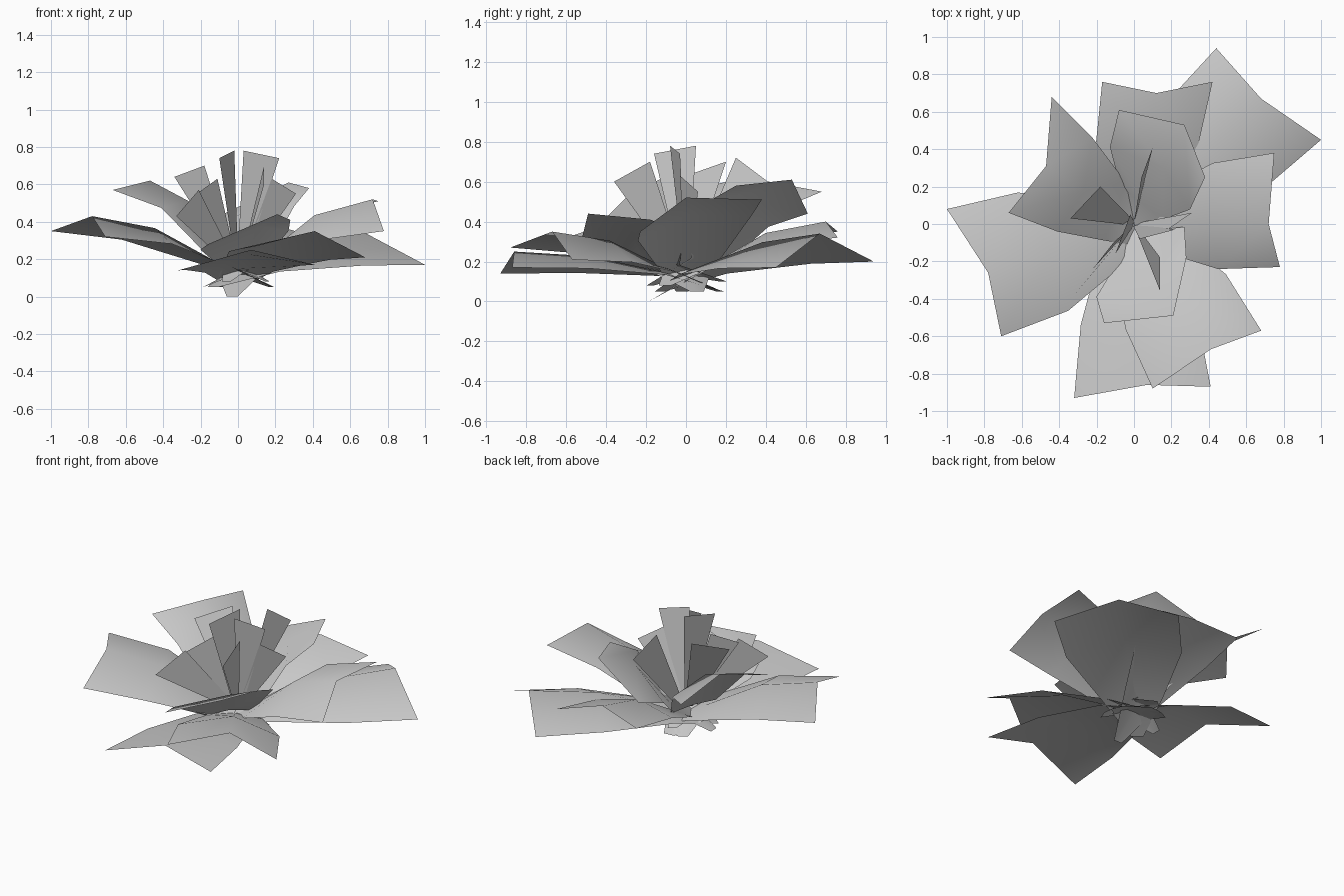
import bpy
import bmesh
from mathutils import Vector

cube = bpy.data.objects.get("Cube")
if cube:
    bpy.data.objects.remove(cube)

grey = bpy.data.materials.new("leaf grey")
grey.use_nodes = True
tone = (0.6, 0.6, 0.6, 1)
grey.diffuse_color = tone
grey.node_tree.nodes["Principled BSDF"].inputs["Base Color"].default_value = tone


def build_sheet(name, rows):
    """Join rows of points into one thin, softly shaded sheet with its face up."""
    bm = bmesh.new()
    grid = [[bm.verts.new(point) for point in row] for row in rows]
    for lower, upper in zip(grid, grid[1:]):
        for i in range(len(lower) - 1):
            face = bm.faces.new((lower[i], lower[i + 1], upper[i + 1], upper[i]))
            face.smooth = True
            face.normal_update()
            if face.normal.z < 0:
                face.normal_flip()
    mesh = bpy.data.meshes.new(name)
    bm.to_mesh(mesh)
    bm.free()
    mesh.materials.append(grey)
    sheet = bpy.data.objects.new(name, mesh)
    bpy.context.collection.objects.link(sheet)


def leaf(name, left, ridge, right, flare=0.18, root=0.05):
    """Arched leaf: a pointed root past the axis, a hub, a wide waist and a notched tip."""
    tips = [Vector(left), Vector(ridge), Vector(right)]
    across = tips[0] - tips[2]
    across.z = 0
    outward = (tips[0] + tips[2]) / 2
    outward.z = 0
    outward.normalize()
    base, hub, waist = [], [], []
    for tip, side in zip(tips, (1, 0, -1)):
        base.append(outward * -0.19 + across * side * 0.05 + Vector((0, 0, root)))
        height = Vector((0, 0, 0.1 + 0.2 * tip.z))
        hub.append(outward * 0.12 + across * side * 0.25 + height)
        point = Vector((tip.x * 0.57, tip.y * 0.57, tip.z * 0.77 + 0.035))
        waist.append(point + across * side * flare)
    build_sheet(name, [base, hub, waist, tips])


def petal(name, left, right):
    """Upright inner petal: a plain wedge widening to a straight tip."""
    left, right = Vector(left), Vector(right)
    middle = (left + right) / 2
    root = Vector((middle.x * 0.12, middle.y * 0.12, 0.18))
    half = (left - right) * 0.1
    build_sheet(name, [[root + half, root - half], [left, right]])


# Wide outer leaves
leaf("right_side_leaf", (-1, 0.08, 0.35), (-0.78, -0.26, 0.43), (-0.71, -0.6, 0.32))
leaf("front_leaf", (-0.32, -0.93, 0.14), (0.07, -0.86, 0.25), (0.41, -0.87, 0.17), flare=0.14)
leaf("front_left_leaf", (0.1, -0.88, 0.27), (0.41, -0.67, 0.35), (0.68, -0.57, 0.21))
leaf("left_side_leaf", (0.78, -0.23, 0.35), (0.72, 0, 0.52), (0.75, 0.38, 0.51))
leaf("back_left_leaf", (1, 0.45, 0.17), (0.68, 0.67, 0.34), (0.44, 0.94, 0.2))
leaf("back_leaf", (0.42, 0.76, 0.32), (0.12, 0.7, 0.4), (-0.17, 0.76, 0.35), root=0)
leaf("back_right_leaf", (-0.44, 0.68, 0.55), (-0.47, 0.31, 0.62), (-0.67, 0.06, 0.57),
     flare=0.12, root=0.08)

# Smaller middle leaves
leaf("middle_back_leaf", (0.38, 0.25, 0.58), (0.27, 0.53, 0.61), (-0.08, 0.61, 0.44), root=0.08)
leaf("middle_front_leaf", (-0.16, -0.53, 0.28), (0.21, -0.49, 0.44), (0.28, -0.18, 0.41),
     flare=0.25, root=0.1)

# Upright petals in the centre
petal("right_petal", (-0.18, 0.2, 0.7), (-0.34, 0.03, 0.64))
petal("low_front_right_petal", (-0.21, -0.25, 0.57), (-0.33, -0.39, 0.43))
petal("front_right_petal", (-0.11, -0.1, 0.63), (-0.22, -0.24, 0.55))
petal("front_petal", (0.14, -0.36, 0.6), (0.14, -0.18, 0.7))
petal("top_right_petal", (-0.1, -0.16, 0.74), (-0.02, 0.05, 0.78))
petal("top_left_petal", (0.03, -0.08, 0.78), (0.22, -0.03, 0.74))
petal("back_petal", (0.1, 0.41, 0.6), (0.04, 0.25, 0.72))
petal("left_petal", (0.18, -0.03, 0.63), (0.31, 0.06, 0.55))
